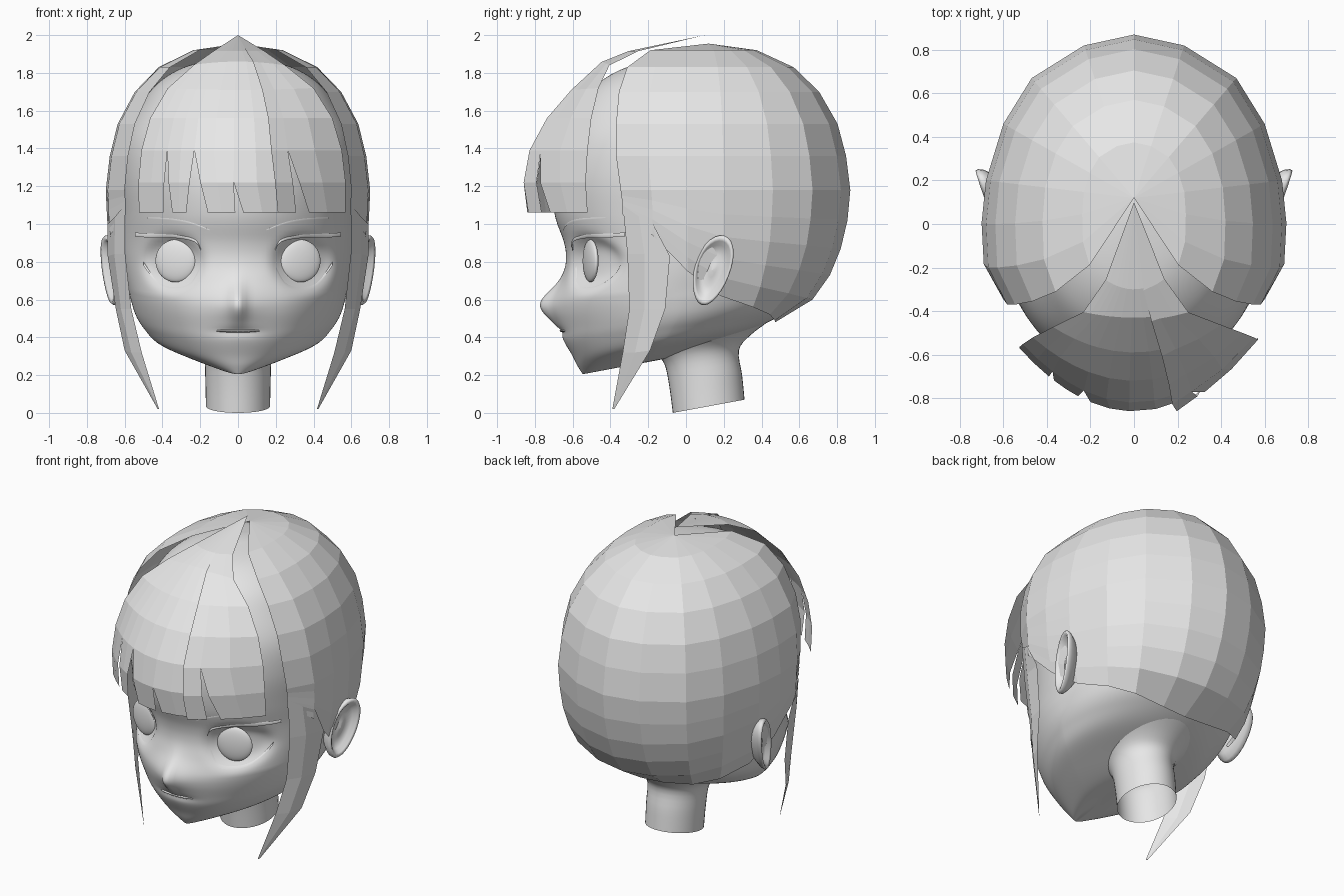
import bpy, bmesh, math
from mathutils import Vector
from mathutils.bvhtree import BVHTree

if "Cube" in bpy.data.objects:
    bpy.data.objects.remove(bpy.data.objects["Cube"])

grey = bpy.data.materials.new("plain_grey")
grey.diffuse_color = (0.8, 0.8, 0.8, 1)
grey.use_nodes = True
grey.node_tree.nodes["Principled BSDF"].inputs["Base Color"].default_value = grey.diffuse_color


def finish(ob, smooth, mirror):
    ob.data.materials.clear()
    ob.data.materials.append(grey)
    for p in ob.data.polygons:
        p.use_smooth = smooth
    if mirror:
        ob.modifiers.new("mirror", 'MIRROR')
    return ob


def skin(name, grids, closed=False, smooth=False, mirror=False, caps=()):
    """Skin rows of points (top to bottom, left to right seen from outside)."""
    bm = bmesh.new()
    for rows in grids:
        vs = [[bm.verts.new(p) for p in row] for row in rows]
        n = len(rows[0])
        for a, b in zip(vs, vs[1:]):
            for c in range(n if closed else n - 1):
                d = (c + 1) % n
                bm.faces.new((a[c], b[c], b[d], a[d]))
        if 'top' in caps:
            bm.faces.new(vs[0])
        if 'bottom' in caps:
            bm.faces.new(vs[-1][::-1])
    bmesh.ops.remove_doubles(bm, verts=bm.verts, dist=1e-4)
    me = bpy.data.meshes.new(name)
    bm.to_mesh(me)
    bm.free()
    ob = bpy.data.objects.new(name, me)
    bpy.context.collection.objects.link(ob)
    return finish(ob, smooth, mirror)


def lerp_table(table, z):
    for (z0, a), (z1, b) in zip(table, table[1:]):
        if z0 >= z >= z1:
            return a + (b - a) * (z0 - z) / (z0 - z1)
    return table[0][1] if z > table[0][0] else table[-1][1]


def spline(keys, steps):
    """Catmull-Rom through tuples."""
    k = [keys[0]] + list(keys) + [keys[-1]]
    out = []
    for i in range(1, len(k) - 2):
        for s in range(steps):
            t = s / steps
            out.append(tuple(
                0.5 * (2 * b + (c - a) * t + (2 * a - 5 * b + 4 * c - d) * t * t
                       + (3 * b - a - 3 * c + d) * t ** 3)
                for a, b, c, d in zip(*k[i - 1:i + 3])))
    return out + [keys[-1]]


def bump(d, s, e=2):
    return math.exp(-0.5 * abs(d / s) ** e)


def ring(key, n, face):
    """Tilted oval: front z, back z, half width, front y, back y."""
    zf, zb, w, yf, yb = key
    yc, a = (yf + yb) / 2, (yb - yf) / 2
    pts = []
    for i in range(n):
        t = 2 * math.pi * i / n
        x, c = w * math.sin(t), math.cos(t)
        if face and c > 0:
            c **= 1 + 0.5 * min(1, max(0, (0.6 - zf) / 0.4))
        y = yc - a * c
        z = zf + (zb - zf) * (y - yf) / (yb - yf)
        if face and y < -0.2:
            # nose, mouth crease and eye sockets
            nose = 0.045 * bump(x, 0.028) + 0.04 * bump(x, 0.085)
            y -= nose * bump(z - 0.57, 0.065 if z < 0.57 else 0.075)
            y += 0.012 * bump(x, 0.08) * bump(z - 0.43, 0.015)
            y += 0.06 * bump(math.hypot((abs(x) - 0.345) / 1.1, z - 0.795), 0.115, 5)
        pts.append((x, y, z))
    return pts


# Head
head_keys = [
    (.205, .25, .02, -.545, -.32), (.21, .30, .13, -.55, -.05),
    (.25, .38, .30, -.575, .18), (.30, .45, .43, -.60, .37),
    (.38, .52, .50, -.645, .51), (.45, .58, .54, -.665, .60),
    (.53, .65, .565, -.685, .67), (.60, .72, .58, -.685, .71),
    (.70, .80, .60, -.655, .74), (.80, .88, .615, -.635, .77),
    (.90, .95, .62, -.645, .79), (1.05, 1.05, .62, -.695, .80),
    (1.25, 1.25, .63, -.71, .80), (1.45, 1.45, .61, -.665, .76),
    (1.62, 1.62, .52, -.58, .66), (1.75, 1.75, .42, -.46, .52),
    (1.84, 1.84, .26, -.28, .35), (1.88, 1.88, .04, .00, .10)]
head = skin("head", [[ring(k, 160, True) for k in spline(head_keys, 6)][::-1]],
            closed=True, smooth=True, caps=('top', 'bottom'))

# Neck, open underneath
neck_keys = [(0, .07, .17, -.07, .31), (.15, .20, .173, -.09, .297),
             (.26, .33, .18, -.115, .28), (.33, .41, .22, -.17, .34),
             (.42, .50, .32, -.22, .46)]
skin("neck", [[ring(k, 40, False) for k in spline(neck_keys, 4)][::-1]],
     closed=True, smooth=True)

# Hair cap: plan outline scaled row by row around the crown
plan = [(.60, -.37), (.69, -.20), (.70, 0), (.68, .20),
        (.60, .46), (.47, .67), (.23, .82), (0, .87)]
hems = [1.05, .94, .75, .62, .56, .52, .49, .48]
size = [(1.955, 0), (1.92, .34), (1.83, .60), (1.70, .78), (1.53, .91),
        (1.36, .97), (1.18, 1), (1.02, .98), (.92, .96), (.70, .84), (.55, .68), (.48, .47)]
front_size = [(1.955, 0), (1.92, .63), (1.83, .88), (1.70, .97), (1.53, 1), (1.36, 1), (1.10, .93)]
cap_rows = []
for zr in (1.955, 1.92, 1.83, 1.70, 1.53, 1.36, 1.18, 1.02, .87, .73, .60, .48):
    row = []
    for (px, py), hem in zip(plan, hems):
        z = zr if zr > 1.1 else 1.18 - (1.18 - zr) * (1.18 - hem) / 0.70
        s = lerp_table(size, z)
        sx = s if z > 1.1 else s ** 0.5
        sy = lerp_table(front_size, z) if py < 0.1 else s
        row.append((px * sx, .12 + (py - .12) * sy, z))
    cap_rows.append(row)
skin("hair_cap", [cap_rows], mirror=True)

# Long side locks continuing the front of the cap
lock = [[(.60, -.335, 1.10), (.65, -.25, 1.04), (.69, -.175, 1.00)],
        [(.597, -.31, .84), (.655, -.22, .84), (.69, -.085, .83)],
        [(.565, -.30, .55), (.62, -.22, .55), (.647, -.11, .55)],
        [(.51, -.335, .32), (.565, -.27, .32), (.60, -.19, .33)],
        [(.418, -.39, .02), (.42, -.385, .02), (.425, -.38, .02)]]
skin("side_lock", [lock], mirror=True)

# Fringe: strands on a curved shell, narrowing towards the hem
fringe_rows = [  # centre y, centre z, edge x, edge y, edge z
    (.10, 2.0, 0, .10, 2.0), (-.30, 1.915, .14, -.25, 1.915),
    (-.43, 1.86, .25, -.40, 1.84), (-.59, 1.71, .40, -.455, 1.72),
    (-.72, 1.56, .50, -.49, 1.56), (-.82, 1.39, .55, -.51, 1.39),
    (-.86, 1.22, .57, -.52, 1.22), (-.84, 1.06, .57, -.51, 1.06)]


def fringe_point(u, r, lift=0):
    cy, cz, ex, ey, ez = fringe_rows[r]
    k = u * u
    return (ex * u, cy + (ey - cy) * k - lift * min(1, r / 4), cz + (ez - cz) * k)


# each strand: left, right, left and right at the hem, rows where they part, lift
strands = [(-.93, -.68, -.92, -.69, 5, 5, 0), (-.68, -.42, -.61, -.48, 5, 5, 0),
           (-.42, -.04, -.28, -.025, 5, 6, 0), (-.04, .38, .05, .40, 6, 5, 0),
           (.32, .48, .37, .54, 5, 5, .04), (.48, 1, .66, 1, 5, 5, .022)]
grids = []
for u0, u1, h0, h1, s0, s1, lift in strands:
    n = 2 if u1 - u0 > .2 else 1
    rows = []
    for r in range(8):
        a = u0 + (h0 - u0) * max(0, r - s0) / (7 - s0)
        b = u1 + (h1 - u1) * max(0, r - s1) / (7 - s1)
        rows.append([fringe_point(a + (b - a) * i / n, r, lift * (1 - .5 * i / n))
                     for i in range(n + 1)])
    grids.append(rows)
skin("fringe", grids)

# Eyes
for side, word in ((1, "left"), (-1, "right")):
    bpy.ops.mesh.primitive_uv_sphere_add(segments=32, ring_count=16, radius=1,
                                         location=(side * .33, -.505, .805),
                                         rotation=(0, 0, side * math.radians(17)))
    eye = bpy.context.object
    eye.name = word + "_eye"
    eye.scale = (.112, .028, .113)
    finish(eye, True, False)

# Lids and brows laid on the face surface
tree = BVHTree.FromPolygons([v.co for v in head.data.vertices],
                            [p.vertices[:] for p in head.data.polygons])


def on_face(x, z, off):
    hit = tree.ray_cast(Vector((x, -3, z)), Vector((0, 1, 0)))[0]
    return (x, hit.y - off - 0.5 * max(0, x - 0.47), z)


def strip(name, pts, off_top, off_low):
    pts = spline(pts, 4)
    skin(name, [[[on_face(x, hi, off_top) for x, lo, hi in pts],
                 [on_face(x, (lo + hi) / 2, max(off_top, off_low)) for x, lo, hi in pts],
                 [on_face(x, lo, off_low) for x, lo, hi in pts]]], smooth=True, mirror=True)


strip("upper_lash", [(.195, .855, .865), (.23, .905, .92), (.33, .925, .942),
                     (.44, .925, .948), (.545, .935, .955)], .003, .012)
strip("lower_lid", [(.20, .76, .775), (.25, .675, .69), (.33, .65, .665),
                    (.42, .675, .69), (.50, .78, .80)], .002, .005)
strip("brow", [(.15, .965, .97), (.25, 1.0, 1.01), (.36, 1.02, 1.03), (.48, 1.03, 1.035)],
      .002, .004)

# Mouth
bpy.ops.mesh.primitive_uv_sphere_add(segments=24, ring_count=10, location=(0, -.635, .435))
mouth = bpy.context.object
mouth.name = "mouth"
mouth.scale = (.12, .034, .011)
finish(mouth, True, False)

# Ears: rolled rim around a hollow, flared outward at the rear
ear_rows = []
for r, out in ((.55, -.09), (.80, -.055), (.97, -.02), (1, .005), (.94, .018),
               (.84, .010), (.72, -.015), (.45, -.03), (.2, -.02), (.001, -.015)):
    row = []
    for i in range(28):
        t = 2 * math.pi * i / 28
        a = r * .10 * math.cos(t) * (1 - .12 * math.sin(t))
        b = -r * .185 * math.sin(t)
        y, z = a + .22 * b, b + .1 * a
        row.append((.672 + out + .33 * y + .03 * z, .14 + y, .755 + z))
    ear_rows.append(row)
skin("ear", [ear_rows], closed=True, smooth=True, mirror=True)
